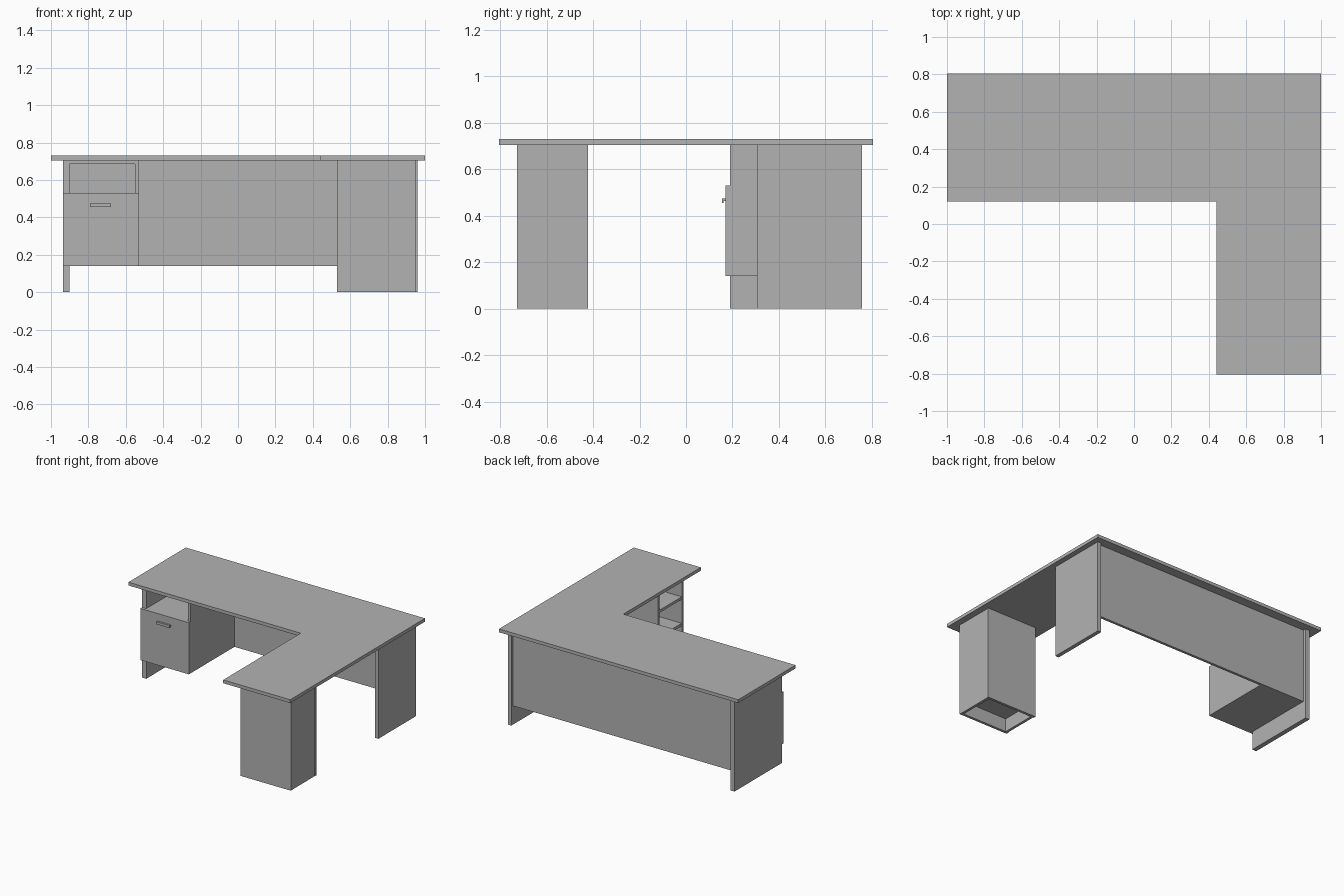
import bpy
import bmesh
from mathutils import Vector

default = bpy.data.objects.get("Cube")
if default:
    bpy.data.objects.remove(default, do_unlink=True)

# Single grey finish
GREY = (0.45, 0.45, 0.45, 1.0)
grey = bpy.data.materials.new("plain_grey")
grey.use_nodes = True
grey.diffuse_color = GREY
grey.node_tree.nodes["Principled BSDF"].inputs["Base Color"].default_value = GREY


def finish(name, bm):
    bmesh.ops.recalc_face_normals(bm, faces=bm.faces)
    mesh = bpy.data.meshes.new(name)
    bm.to_mesh(mesh)
    bm.free()
    mesh.materials.append(grey)
    obj = bpy.data.objects.new(name, mesh)
    bpy.context.collection.objects.link(obj)
    return obj


def board(name, x, y, z):
    """Rectangular board given as (low, high) along each axis."""
    bm = bmesh.new()
    bmesh.ops.create_cube(bm, size=1)
    for v in bm.verts:
        v.co = Vector([a + (b - a) * (c + 0.5) for (a, b), c in zip((x, y, z), v.co)])
    return finish(name, bm)


def moulding(name, corners, outward, width=0.02, depth=0.01):
    """Mitred rectangular frame raised from a panel."""
    bm = bmesh.new()
    face = bm.faces.new([bm.verts.new(c) for c in corners])
    bmesh.ops.inset_region(bm, faces=[face], thickness=width, use_even_offset=True)
    bmesh.ops.delete(bm, geom=[face], context='FACES')
    rim = bmesh.ops.extrude_face_region(bm, geom=bm.faces[:], use_keep_orig=True)
    bmesh.ops.translate(bm, vec=Vector(outward) * depth,
                        verts=[g for g in rim["geom"] if isinstance(g, bmesh.types.BMVert)])
    return finish(name, bm)


TOP = 0.705   # underside of the worktop
T = 0.02      # thin board thickness

# Worktop in two pieces
board("main_worktop", (-1, 0.44), (0.12, 0.805), (TOP, 0.73))
board("return_worktop", (0.44, 1), (-0.805, 0.805), (TOP, 0.73))

# End panels and back panel
board("drawer_end_panel", (-0.935, -0.9), (0.19, 0.757), (0, TOP))
board("corner_end_panel", (0.93, 0.96), (0.305, 0.757), (0, TOP))
board("back_panel", (-0.9, 0.93), (0.715, 0.735), (0.14, TOP))

# Decorative frames
moulding("back_panel_moulding",
         [(x, 0.735, z) for x, z in ((-0.86, 0.18), (0.86, 0.18), (0.86, 0.66), (-0.86, 0.66))],
         (0, 1, 0))
moulding("end_panel_moulding",
         [(-0.935, y, z) for y, z in ((0.25, 0.05), (0.7, 0.05), (0.7, 0.65), (0.25, 0.65))],
         (-1, 0, 0))

# Hanging drawer cabinet with an open cubby
depth = (0.19, 0.715)
inner = (-0.9, -0.55)
board("cabinet_inner_side", (-0.55, -0.53), depth, (0.14, TOP))
for name, z in (("cabinet_bottom", 0.14), ("cubby_floor", 0.51), ("cubby_ceiling", TOP - T)):
    board(name, inner, depth, (z, z + T))
board("drawer_front", (-0.935, -0.53), (0.17, 0.19), (0.14, 0.53))
board("handle_grip", (-0.79, -0.68), (0.155, 0.17), (0.464, 0.474))
board("handle_lip", (-0.79, -0.68), (0.155, 0.161), (0.455, 0.464))

# Bookcase under the return, open toward the seat
for name, y in (("bookcase_front_side", -0.728), ("bookcase_rear_side", -0.442)):
    board(name, (0.53, 0.952), (y, y + T), (0, TOP))
inside = (-0.728 + T, -0.442)
board("bookcase_back", (0.93, 0.95), inside, (0, TOP))
board("bookcase_kickboard", (0.535, 0.555), inside, (0, 0.1))
for i in range(3):
    z = 0.1 + 0.2 * i
    board(f"bookcase_shelf_{i + 1}", (0.532, 0.93), inside, (z, z + T))
